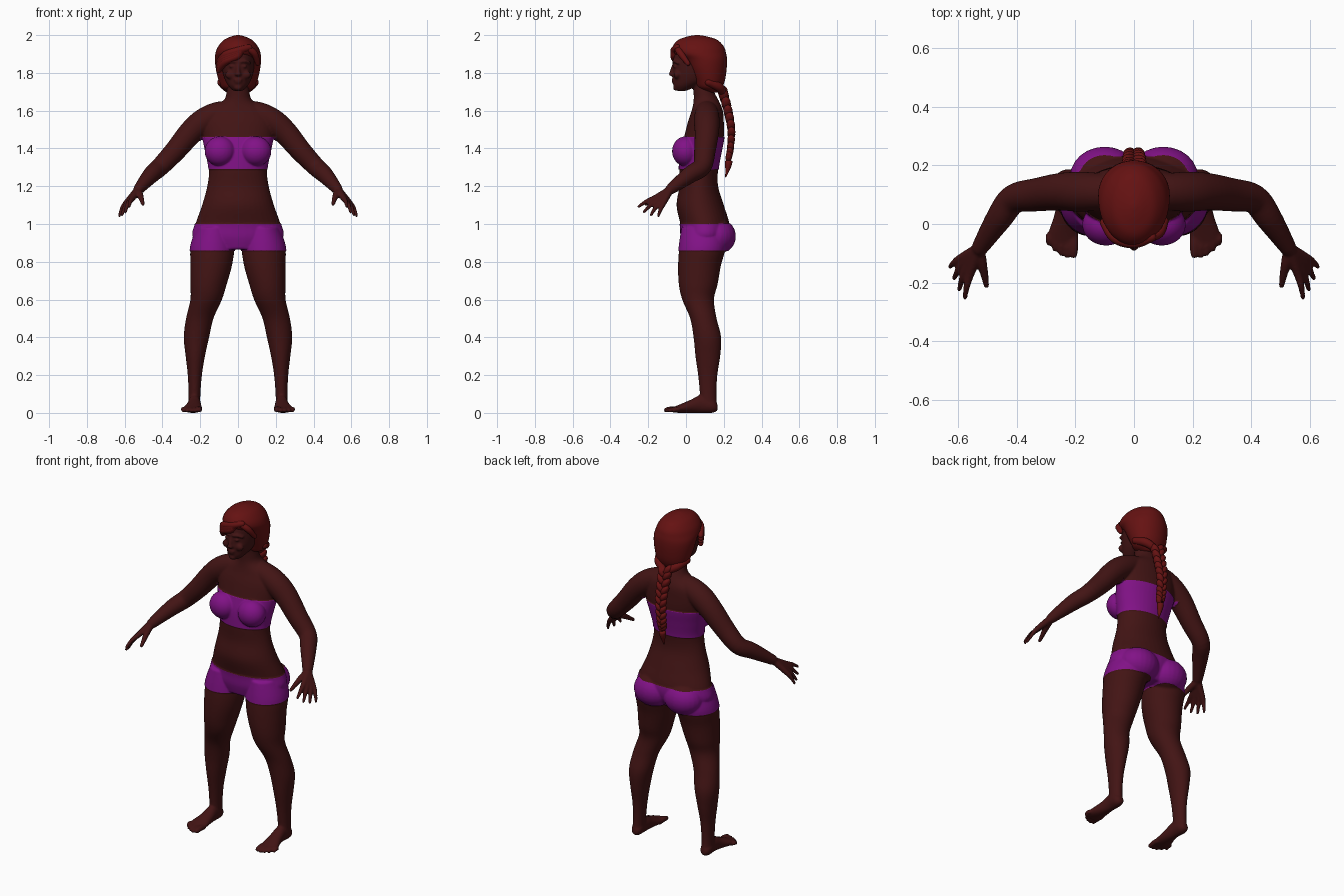
import bpy, bmesh, math
from mathutils import Vector, Matrix

if "Cube" in bpy.data.objects:
    bpy.data.objects.remove(bpy.data.objects["Cube"])


def material(name, colour):
    mat = bpy.data.materials.new(name)
    mat.use_nodes = True
    mat.diffuse_color = (*colour, 1)
    mat.node_tree.nodes["Principled BSDF"].inputs["Base Color"].default_value = (*colour, 1)
    return mat


skin = material("dark skin", (0.055, 0.007, 0.007))
cloth = material("purple cloth", (0.22, 0.006, 0.24))
red_hair = material("red hair", (0.13, 0.006, 0.006))


def spline(rows, steps=5):
    """Smooth interpolation through rows of numbers."""
    result = []
    for i in range(len(rows) - 1):
        a, b, c = rows[max(i - 1, 0)], rows[i], rows[i + 1]
        d = rows[min(i + 2, len(rows) - 1)]
        for k in range(steps):
            t = k / steps
            result.append([q + t * ((r - p) + t * ((2 * p - 5 * q + 4 * r - s) + t * (3 * (q - r) + s - p))) / 2
                           for p, q, r, s in zip(a, b, c, d)])
    return result + [list(rows[-1])]


def skin_rings(bm, rings):
    """Join rings of points into a closed tube."""
    loops = [[bm.verts.new(p) for p in ring] for ring in rings]
    count = len(loops[0])
    for low, high in zip(loops, loops[1:]):
        for j in range(count):
            k = (j + 1) % count
            bm.faces.new((low[j], low[k], high[k], high[j]))
    bm.faces.new(loops[0][::-1])
    bm.faces.new(loops[-1])


def circle(count):
    return [(math.cos(math.tau * j / count), math.sin(math.tau * j / count)) for j in range(count)]


def loft(bm, rows, side=1, along_y=False):
    """Ellipse sections: position, then low and high limits on the two other axes."""
    rings = []
    for pos, x0, x1, v0, v1 in spline(rows):
        ring = []
        for c, s in circle(40):
            x = side * ((x0 + x1) / 2 + c * (x1 - x0) / 2)
            v = (v0 + v1) / 2 + s * (v1 - v0) / 2
            ring.append((x, pos, v) if along_y else (x, v, pos))
        rings.append(ring)
    skin_rings(bm, rings)


def centred(rows):
    return [(z, -w, w, y0, y1) for z, w, y0, y1 in rows]


def tube(bm, rows, side=1, count=16):
    """Round tube through x, y, z, radius rows, with rounded tips."""
    pts = [(Vector((side * x, y, z)), r) for x, y, z, r in spline(rows)]
    ends = []
    for (p, r), (q, _) in ((pts[0], pts[1]), (pts[-1], pts[-2])):
        out = (p - q).normalized()
        ends.append([(p + out * r * math.sin(a), r * math.cos(a)) for a in (0.5, 1.0, 1.45)])
    pts = ends[0][::-1] + pts + ends[1]
    rings = []
    for i, (p, r) in enumerate(pts):
        way = pts[min(i + 1, len(pts) - 1)][0] - pts[max(i - 1, 0)][0]
        turn = way.to_track_quat('Z', 'Y')
        rings.append([p + turn @ Vector((c * r, s * r, 0)) for c, s in circle(count)])
    skin_rings(bm, rings)


def ball(bm, centre, radii, tilt=0):
    matrix = Matrix.Translation(centre) @ Matrix.Rotation(tilt, 4, 'Y') @ Matrix.Diagonal((*radii, 1))
    bmesh.ops.create_uvsphere(bm, u_segments=24, v_segments=16, radius=1, matrix=matrix)


def finish(bm, name, *mats):
    bmesh.ops.recalc_face_normals(bm, faces=bm.faces)
    for face in bm.faces:
        face.smooth = True
    mesh = bpy.data.meshes.new(name)
    bm.to_mesh(mesh)
    bm.free()
    for mat in mats:
        mesh.materials.append(mat)
    obj = bpy.data.objects.new(name, mesh)
    bpy.context.collection.objects.link(obj)
    return obj


# Torso and neck
bm = bmesh.new()
loft(bm, centred([
    (.87, .16, -.01, .19), (.93, .235, -.025, .225), (1, .225, -.03, .23), (1.1, .19, -.05, .2),
    (1.2, .163, -.035, .17), (1.29, .153, -.035, .17), (1.38, .17, -.03, .185), (1.46, .185, -.01, .2),
    (1.54, .19, .01, .2), (1.6, .16, .03, .195), (1.65, .08, .04, .175), (1.7, .06, .04, .15),
    (1.76, .058, .035, .145)]))

# Head and face
loft(bm, centred([
    (1.705, .025, -.05, 0), (1.73, .05, -.065, .06), (1.76, .068, -.068, .12), (1.8, .08, -.07, .15),
    (1.85, .088, -.068, .18), (1.9, .09, -.062, .19), (1.95, .08, -.03, .17), (1.98, .05, .02, .12)]))
tube(bm, [(0, -.064, 1.845, .009), (0, -.078, 1.8, .011)])
ball(bm, (0, -.076, 1.793), (.018, .015, .011))
ball(bm, (0, -.067, 1.763), (.024, .01, .007))
ball(bm, (0, -.065, 1.751), (.02, .01, .007))
ball(bm, (0, -.053, 1.722), (.022, .016, .016))

for side in (1, -1):
    # Brow, eye and cheek
    tube(bm, [(.012, -.067, 1.858, .007), (.04, -.061, 1.862, .008), (.065, -.043, 1.852, .006)], side)
    ball(bm, (side * .034, -.06, 1.834), (.015, .009, .006))
    ball(bm, (side * .042, -.048, 1.79), (.026, .018, .022))
    # Bust and buttocks
    ball(bm, (side * .095, -.002, 1.385), (.078, .068, .075))
    ball(bm, (side * .1, .16, .935), (.115, .1, .095))
    # Shoulder and arm
    tube(bm, [(0, .11, 1.59, .06), (.1, .11, 1.585, .063), (.18, .11, 1.545, .068), (.25, .11, 1.485, .064),
              (.33, .1, 1.39, .057), (.41, .085, 1.305, .05), (.46, .02, 1.26, .045),
              (.525, -.08, 1.185, .029)], side, 32)
    # Hand with four fingers and a thumb
    for finger, reach in enumerate((.97, 1.06, 1.04, .95)):
        f = finger / 3
        base = Vector((.557, -.165, 1.138)).lerp(Vector((.592, -.118, 1.112)), f)
        tip = base + (Vector((.577, -.255, 1.09)).lerp(Vector((.63, -.148, 1.04)), f) - base) * reach
        tip.z -= .008 * math.sin(f * math.pi)
        bend = base.lerp(tip, .5) + Vector((.003, 0, .005))
        tube(bm, [(.53, -.085, 1.18, .021), (*base, .0155), (*bend, .012), (*tip, .008)], side)
    tube(bm, [(.53, -.085, 1.175, .021), (.517, -.14, 1.15, .017), (.503, -.21, 1.105, .01)], side)
    # Leg
    loft(bm, [
        (.98, .04, .215, -.02, .2), (.88, .02, .25, -.035, .21), (.78, .032, .252, -.042, .185),
        (.68, .06, .252, -.038, .167), (.6, .085, .252, -.02, .148), (.5, .13, .275, .022, .162),
        (.4, .153, .287, .04, .186), (.3, .175, .277, .05, .181), (.2, .191, .266, .064, .166),
        (.1, .199, .262, .073, .161), (.03, .2, .264, .07, .165)], side)
    # Foot and toes
    loft(bm, [
        (.167, .215, .248, .012, .045), (.14, .2, .264, 0, .075), (.08, .198, .264, 0, .095),
        (.03, .194, .272, 0, .072), (-.03, .19, .292, 0, .046), (-.07, .195, .294, .002, .03)], side, True)
    for toe, tip in enumerate((-.104, -.108, -.1, -.086, -.065)):
        r = .012 if toe else .016
        x = .206 + .021 * toe
        tube(bm, [(x, -.04, .018, r), (x, (tip - .04) / 2, .02, r), (x, tip, r, r * .85)], side)
body = finish(bm, "body", skin, cloth)

# Blend the body parts into one skin
remesh = body.modifiers.new("blend", 'REMESH')
remesh.mode = 'VOXEL'
remesh.voxel_size = .006
relax = body.modifiers.new("relax", 'SMOOTH')
relax.factor = .5
relax.iterations = 4
blended = body.evaluated_get(bpy.context.evaluated_depsgraph_get()).to_mesh()
bm = bmesh.new()
bm.from_mesh(blended)
body.modifiers.clear()

# Straight hems for the top and shorts
shorts, top = (.86, 1.0), (1.29, 1.46)
for height in shorts + top:
    bmesh.ops.bisect_plane(bm, geom=bm.verts[:] + bm.edges[:] + bm.faces[:],
                           plane_co=(0, 0, height), plane_no=(0, 0, 1))
bm.normal_update()
covered = set()
for face in bm.faces:
    face.smooth = True
    mid = face.calc_center_median()
    in_shorts = shorts[0] < mid.z < shorts[1] and abs(mid.x) < .3
    in_top = top[0] < mid.z < top[1] and abs(mid.x) < .2
    face.material_index = int(in_shorts or in_top)
    if face.material_index:
        covered.update(face.verts)
for vert in covered:
    vert.co += vert.normal * .004
for vert in bm.verts:
    vert.co.z = max(vert.co.z, 0)
bm.to_mesh(body.data)
bm.free()

# Hair cap with a swept fringe
bm = bmesh.new()
loft(bm, centred([
    (1.695, .04, .11, .17), (1.72, .085, .06, .19), (1.76, .103, .038, .206), (1.82, .117, .008, .215),
    (1.87, .122, -.02, .217), (1.905, .119, -.066, .212), (1.94, .105, -.07, .2), (1.975, .074, -.04, .165),
    (1.993, .035, .01, .11), (2, .008, .05, .07)]))
for drop in range(4):
    d = drop * .016
    tube(bm, [(.06 - d, -.045, 1.935, .016), (0, -.062, 1.918 - d * .5, .021),
              (-.065, -.045, 1.895 - d * .7, .02), (-.103, .005, 1.86 - d, .014)])
tube(bm, [(.04, -.048, 1.935, .016), (.085, -.03, 1.905, .018), (.105, .01, 1.85, .013)])
# Strands gathered at the nape
for side in (1, -1):
    tube(bm, [(.09, .12, 1.75, .02), (.06, .175, 1.725, .024), (.01, .2, 1.69, .018)], side)
finish(bm, "hair", red_hair)

# Braid of overlapping slanted strands
bm = bmesh.new()
knots = 22
path = spline([(0, .195, 1.7), (0, .222, 1.6), (0, .24, 1.5), (0, .235, 1.4), (0, .225, 1.35)], 8)
for i in range(knots):
    x, y, z = path[round(i / (knots - 1) * (len(path) - 1))]
    side = 1 if i % 2 else -1
    size = 1.1 - .45 * i / knots
    ball(bm, (side * .016 * size, y, z), (.019 * size, .024 * size, .034 * size), side * .6)
finish(bm, "braid", red_hair)

# Loose end of the braid
bm = bmesh.new()
tube(bm, [(0, .225, 1.365, .012), (0, .226, 1.325, .019), (0, .218, 1.28, .01), (0, .21, 1.25, .003)])
finish(bm, "braid_tail", red_hair)
